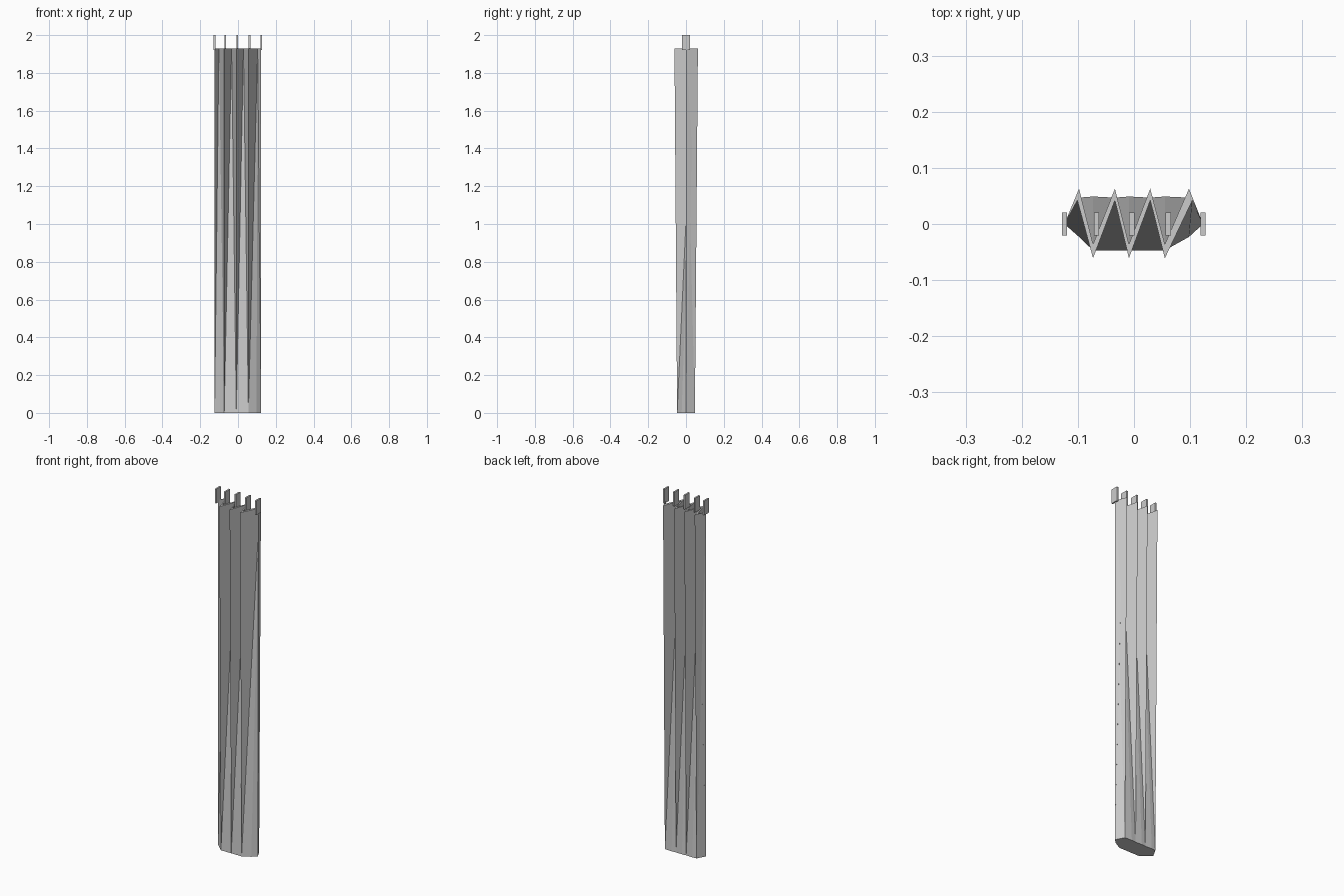
import bpy, bmesh

cube = bpy.data.objects.get("Cube")
if cube:
    bpy.data.objects.remove(cube, do_unlink=True)

grey = bpy.data.materials.new("curtain grey")
grey.use_nodes = True
colour = (0.6, 0.6, 0.6, 1)
grey.diffuse_color = colour
grey.node_tree.nodes["Principled BSDF"].inputs["Base Color"].default_value = colour

TOP = 1.93
# pleat columns from one end to the other: end, back fold, front fold, ... end
XS = [-0.124, -0.098, -0.073, -0.034, -0.009, 0.029, 0.055, 0.098, 0.123]
LAST = len(XS) - 1


def make_object(name, bm):
    bmesh.ops.recalc_face_normals(bm, faces=bm.faces)
    mesh = bpy.data.meshes.new(name)
    bm.to_mesh(mesh)
    bm.free()
    mesh.materials.append(grey)
    obj = bpy.data.objects.new(name, mesh)
    bpy.context.collection.objects.link(obj)
    return obj


# Curtain: zigzag band at the top, opening into a flat-sided hull at the hem
bm = bmesh.new()
front, back = [], []
for i, x in enumerate(XS):
    if i in (0, LAST):
        end = (bm.verts.new((x, 0, 0)), bm.verts.new((x, 0, TOP)))
        front.append(end)
        back.append(end)
        continue
    peak = i % 2 == 1
    hem = -0.023 if i in (1, LAST - 1) else -0.047
    inset = {1: 0.003, LAST - 1: -0.006}.get(i, 0)
    front.append((bm.verts.new((x, hem, 0)),
                  bm.verts.new((x - inset, 0.042 if peak else -0.061, TOP))))
    back.append((bm.verts.new((x, 0.047 if peak else 0.049, 0)),
                 bm.verts.new((x, 0.063 if peak else -0.036, TOP))))


def pleat(a, b, a_is_ridge):
    # split each panel from the hem of the ridge to the top of the fold
    (a0, a1), (b0, b1) = a, b
    if a_is_ridge:
        bm.faces.new((a0, b0, b1))
        bm.faces.new((a0, b1, a1))
    else:
        bm.faces.new((a0, b0, a1))
        bm.faces.new((b0, b1, a1))


for i in range(LAST):
    pleat(front[i], front[i + 1], i % 2 == 0)
    pleat(back[i], back[i + 1], i % 2 == 1)
    for level in (0, 1):    # hem and top edge
        ring = [front[i][level], front[i + 1][level], back[i + 1][level], back[i][level]]
        bm.faces.new(list(dict.fromkeys(ring)))
make_object("curtain", bm)

# Flat hanging tabs along the top
for n, x in enumerate((-0.124, -0.067, -0.004, 0.061, 0.123)):
    bm = bmesh.new()
    bmesh.ops.create_cube(bm, size=1)
    bmesh.ops.scale(bm, vec=(0.009, 0.041, 0.08), verts=bm.verts)
    bmesh.ops.translate(bm, vec=(x, 0, 1.96), verts=bm.verts)
    make_object(f"hanging_tab_{n + 1}", bm)
